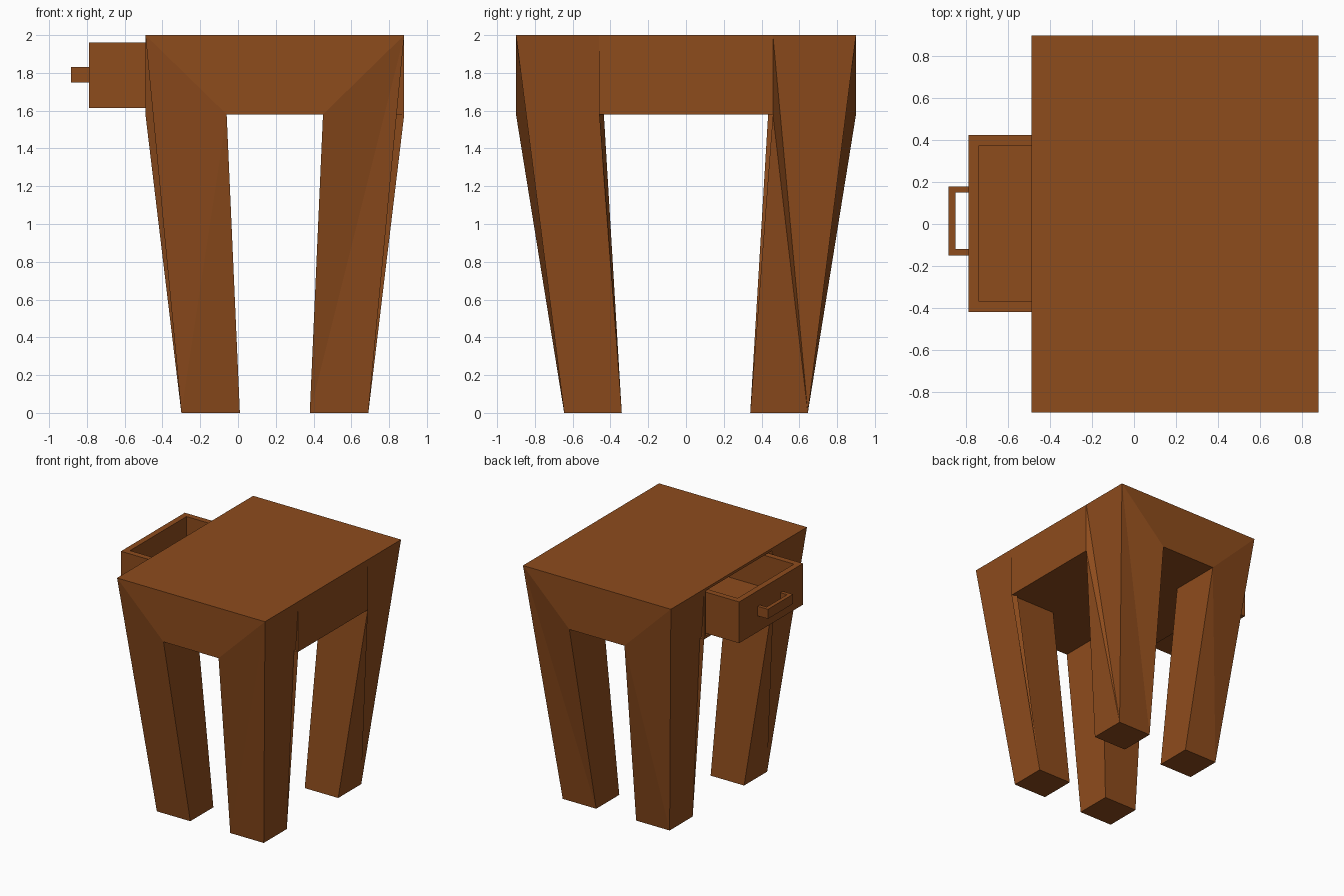
import bpy, bmesh
from mathutils import Vector

if "Cube" in bpy.data.objects:
    bpy.data.objects.remove(bpy.data.objects["Cube"])

wood = bpy.data.materials.new("wood")
wood.diffuse_color = (0.27, 0.072, 0.012, 1)
wood.use_nodes = True
wood.node_tree.nodes["Principled BSDF"].inputs["Base Color"].default_value = wood.diffuse_color
CX = 0.195  # centre of the table in x (the drawer sticks out at -x)


def finish(bm, name):
    bmesh.ops.recalc_face_normals(bm, faces=bm.faces[:])
    me = bpy.data.meshes.new(name)
    bm.to_mesh(me)
    bm.free()
    ob = bpy.data.objects.new(name, me)
    bpy.context.collection.objects.link(ob)
    me.materials.append(wood)
    return ob


def add_box(bm, x0, x1, y0, y1, z0, z1):
    ret = bmesh.ops.create_cube(bm, size=1)
    for v in ret["verts"]:
        v.co = Vector((x1 if v.co.x > 0 else x0,
                       y1 if v.co.y > 0 else y0,
                       z1 if v.co.z > 0 else z0))
    return ret["verts"]


# Table: thick top whose corners fold into tapered legs
bm = bmesh.new()
points = {"T": (.685, .9, 2), "S": (.685, .46, 2), "P": (.255, .9, 1.58),
          "Q": (.685, .46, 1.58), "R": (.255, .46, 1.58),
          "oo": (.495, .645, 0), "io": (.185, .645, 0),
          "oi": (.495, .34, 0), "ii": (.185, .34, 0)}
corners = {}
for sx in (-1, 1):
    for sy in (-1, 1):
        corners[sx, sy] = {k: bm.verts.new((CX + sx * p[0], sy * p[1], p[2]))
                           for k, p in points.items()}

# Legs: folded outer faces, inner faces and foot
for (sx, sy), c in corners.items():
    faces = ["P R ii io", "R Q oi ii", "oo io ii oi"]
    faces += ["T P oo", "P io oo"] if sx < 0 else ["T P io", "T io oo"]
    if sx * sy > 0:
        faces += ["T S oo", "S Q oo", "Q oi oo"]
    else:
        faces += ["T S oi", "S Q oi", "T oi oo"]
    for f in faces:
        bm.faces.new([c[k] for k in f.split()])

# Panels between the legs, the top and the underside
for sy in (-1, 1):
    l, r = corners[-1, sy], corners[1, sy]
    bm.faces.new((l["T"], r["T"], r["P"], l["P"]))
    bm.faces.new((l["P"], r["P"], r["R"], l["R"]))
for sx in (-1, 1):
    f, b = corners[sx, -1], corners[sx, 1]
    panel = bm.faces.new((f["S"], b["S"], b["Q"], f["Q"]))
    bm.faces.new((f["Q"], b["Q"], b["R"], f["R"]))
    if sx < 0:
        drawer_side = panel
a, b, c, d = (corners[k] for k in ((-1, -1), (1, -1), (1, 1), (-1, 1)))
bm.faces.new((a["R"], b["R"], c["R"], d["R"]))
bm.faces.new((a["T"], b["T"], b["S"], c["S"], c["T"], d["T"], d["S"], a["S"]))
bmesh.ops.recalc_face_normals(bm, faces=bm.faces[:])

# Drawer opening
bmesh.ops.inset_individual(bm, faces=[drawer_side], thickness=0.03)
ext = bmesh.ops.extrude_discrete_faces(bm, faces=[drawer_side])["faces"][0]
bmesh.ops.translate(bm, verts=ext.verts[:], vec=(0.9, 0, 0))
finish(bm, "table_body")

# Drawer: open box, partly pulled out
bm = bmesh.new()
add_box(bm, -.79, .3, -.42, .425, 1.615, 1.96)
bm.faces.ensure_lookup_table()
top = max(bm.faces, key=lambda f: f.calc_center_median().z)
bmesh.ops.recalc_face_normals(bm, faces=bm.faces[:])
bmesh.ops.inset_individual(bm, faces=[top], thickness=0.07)
ext = bmesh.ops.extrude_discrete_faces(bm, faces=[top])["faces"][0]
bmesh.ops.translate(bm, verts=ext.verts[:], vec=(0, 0, -0.27))
finish(bm, "drawer")

# Drawer handle: two posts and a grip bar
bm = bmesh.new()
add_box(bm, -.885, -.853, -.15, .18, 1.75, 1.83)
for y in (-.15, .15):
    add_box(bm, -.853, -.79, y, y + .03, 1.75, 1.83)
finish(bm, "drawer_handle")
